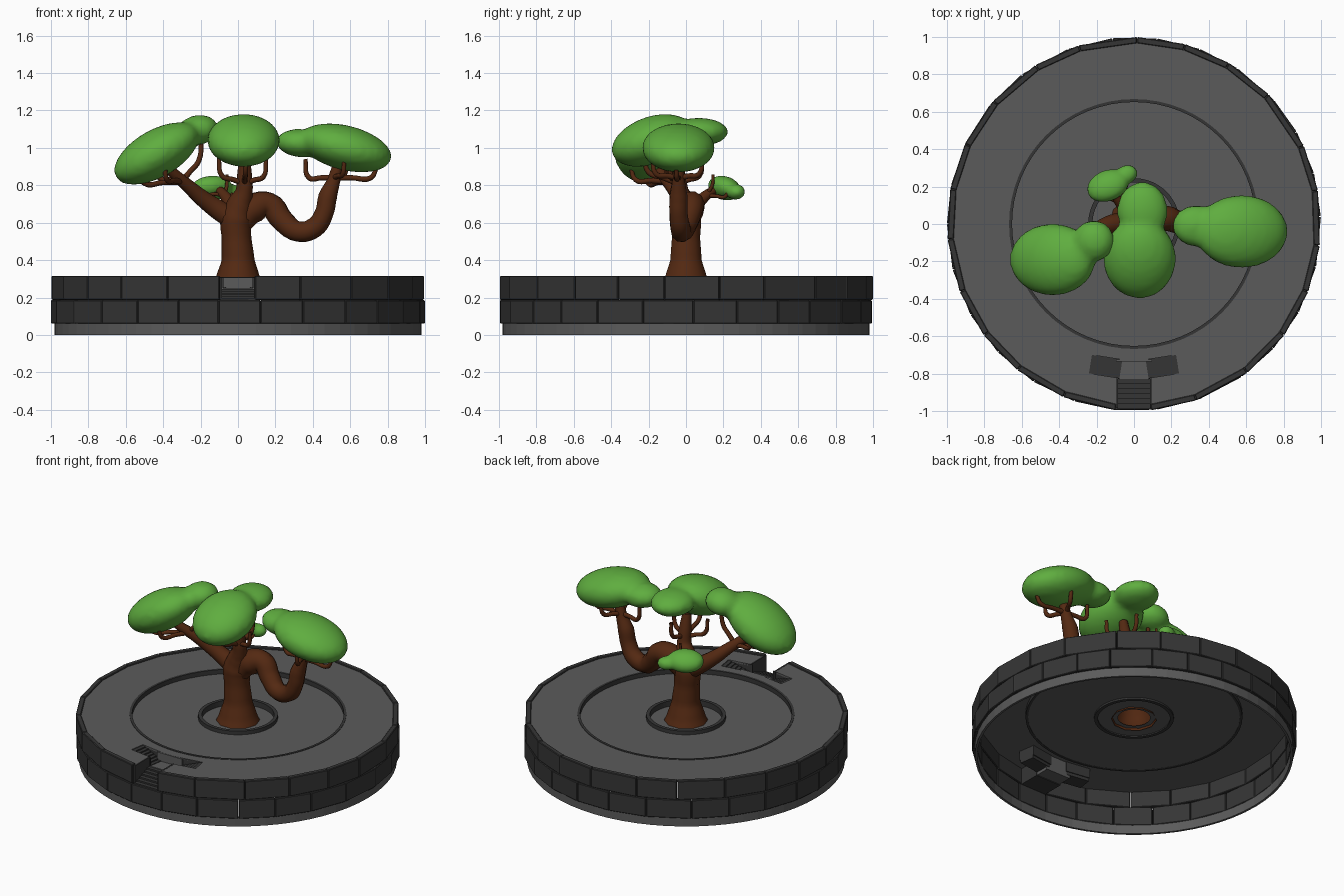
import bpy, bmesh, math, random
from mathutils import Matrix, Vector, Euler

if "Cube" in bpy.data.objects:
    bpy.data.objects.remove(bpy.data.objects["Cube"])

random.seed(4)
R = math.radians


def material(name, c):
    m = bpy.data.materials.new(name)
    m.diffuse_color = (*c, 1)
    m.use_nodes = True
    m.node_tree.nodes["Principled BSDF"].inputs["Base Color"].default_value = m.diffuse_color
    return m


LEAF = material("leaf_green", (0.115, 0.42, 0.05))
BARK = material("bark_brown", (0.088, 0.022, 0.006))
STONE = material("dark_stone", (0.036, 0.036, 0.036))
PAVE = material("grey_paving", (0.105, 0.105, 0.105))


def add_object(name, data, mat):
    data.materials.clear()
    data.materials.append(mat)
    ob = bpy.data.objects.new(name, data)
    bpy.context.collection.objects.link(ob)
    return ob


def from_bm(name, bm, mat, smooth=False):
    bmesh.ops.recalc_face_normals(bm, faces=bm.faces[:])
    for f in bm.faces:
        f.smooth = smooth
    me = bpy.data.meshes.new(name)
    bm.to_mesh(me)
    bm.free()
    return add_object(name, me, mat)


def bake(ob, mat):
    """Replace an object by its evaluated mesh."""
    name = ob.name
    dg = bpy.context.evaluated_depsgraph_get()
    dg.update()
    me = bpy.data.meshes.new_from_object(ob.evaluated_get(dg))
    bpy.data.objects.remove(ob)
    return add_object(name, me, mat)


def add_box(bm, lo, hi, turn=Matrix()):
    lo, hi = Vector(lo), Vector(hi)
    m = turn @ Matrix.Translation((lo + hi) / 2) @ Matrix.Diagonal((*(hi - lo), 1))
    bmesh.ops.create_cube(bm, size=1, matrix=m)


def lathe(name, profile, mat, closed=True, n=64):
    """Revolve (radius, z) points around z."""
    bm = bmesh.new()
    rings = [[bm.verts.new((r * math.cos(2 * math.pi * i / n), r * math.sin(2 * math.pi * i / n), z))
              for i in range(n)] for r, z in profile]
    pairs = list(zip(rings, rings[1:] + rings[:1]))
    for a, b in (pairs if closed else pairs[:-1]):
        for i in range(n):
            j = (i + 1) % n
            bm.faces.new((a[i], a[j], b[j], b[i]))
    return from_bm(name, bm, mat)


def ring(name, r0, r1, z0, z1, mat):
    return lathe(name, [(r0, z0), (r1, z0), (r1, z1), (r0, z1)], mat)


def block_row(name, z0, z1, count, start, sweep):
    """Row of slightly uneven wedge blocks around the wall."""
    bm = bmesh.new()
    step = sweep / count
    cuts = [start + step * (i + (random.uniform(-.12, .12) if 0 < i < count else 0)) for i in range(count + 1)]
    for a, b in zip(cuts, cuts[1:]):
        a, b = a + 0.0015, b - 0.0015
        v = [bm.verts.new((r * math.cos(t), r * math.sin(t), z))
             for z in (z0, z1) for r, t in ((.967, a), (1, a), (1, b), (.967, b))]
        for f in ((0, 1, 2, 3), (4, 5, 6, 7), (0, 1, 5, 4), (1, 2, 6, 5), (2, 3, 7, 6), (3, 0, 4, 7)):
            bm.faces.new([v[i] for i in f])
    ob = from_bm(name, bm, STONE)
    bev = ob.modifiers.new("bevel", "BEVEL")
    bev.width, bev.segments = 0.004, 1


# round stone wall: plinth and two rows of blocks, upper row open at the stair
ring("plinth", .965, .98, 0, .06, PAVE)
block_row("lower_blocks", .06, .186, 26, R(-96), R(360))
block_row("upper_blocks", .188, .315, 22, R(-84.8), R(349.2))

# stepped floors and kerbs
outer_floor = ring("outer_floor", .66, .968, .295, .307, PAVE)
ring("outer_kerb", .652, .668, .27, .31, STONE)
ring("middle_floor", .235, .655, .272, .28, PAVE)
ring("inner_kerb", .222, .245, .26, .305, STONE)
lathe("planting_floor", [(.225, .268), (.1, .268)], PAVE, closed=False)

# stairwell opening cut from the outer floor
turns = {s: Matrix.Translation((s * .07, -.775, 0)) @ Matrix.Rotation(s * R(9), 4, 'Z') for s in (1, -1)}


def side_span(s, a, b):
    return min(s * a, s * b), max(s * a, s * b)


cutters = []
for k in (0, 1, -1):
    bm = bmesh.new()
    if k == 0:
        add_box(bm, (-.092, -1.1, .2), (.092, -.73, .4))
    else:
        x0, x1 = side_span(k, -.02, .165)
        add_box(bm, (x0, -.05, .2), (x1, .05, .4), turns[k])
    c = from_bm("stair_cutter", bm, STONE)
    c.hide_render = True
    cutters.append(c)
    mod = outer_floor.modifiers.new("cut", "BOOLEAN")
    mod.object, mod.solver, mod.operation = c, 'EXACT', 'DIFFERENCE'
outer_floor = bake(outer_floor, PAVE)
for c in cutters:
    bpy.data.objects.remove(c)

# stairs: front flight up to a landing, then one flight to each side
bm = bmesh.new()
for i in range(6):
    y = -.99 + i * .027
    add_box(bm, (-.088, y, .185), (.088, -.82, .195 + i * .01))
for s in (1, -1):
    for i in range(7):
        x0, x1 = side_span(s, i * .0235, .165)
        add_box(bm, (x0, -.05, .21), (x1, .05, .254 + i * .008), turns[s])
from_bm("stair_steps", bm, STONE)
bm = bmesh.new()
add_box(bm, (-.09, -.83, .19), (.09, -.73, .25))
add_box(bm, (-.095, -.735, .19), (.095, -.725, .306))
from_bm("stair_landing", bm, PAVE)
bm = bmesh.new()
for s in (1, -1):
    x0, x1 = side_span(s, .086, .096)
    add_box(bm, (x0, -.985, .185), (x1, -.82, .308))
    x0, x1 = side_span(s, 0, .168)
    for y in (-.056, .05):
        add_box(bm, (x0, y, .23), (x1, y + .006, .306), turns[s])
from_bm("stair_side_walls", bm, STONE)


def tubes(name, paths, res=3):
    """Tapered branches from (x, y, z, radius) points."""
    cu = bpy.data.curves.new(name, 'CURVE')
    cu.dimensions, cu.bevel_depth, cu.bevel_resolution, cu.resolution_u = '3D', 1, res, 5
    for pts in paths:
        sp = cu.splines.new('BEZIER')
        sp.bezier_points.add(len(pts) - 1)
        for p, (x, y, z, r) in zip(sp.bezier_points, pts):
            p.co, p.radius = (x, y, z), r
            p.handle_left_type = p.handle_right_type = 'AUTO'
    return bake(add_object(name, cu, BARK), BARK)


# trunk and main limbs
tubes("trunk", [[(0, 0, .255, .14), (0, 0, .31, .117), (0, 0, .4, .088), (-.008, 0, .52, .079), (-.01, 0, .62, .085),
                 (.01, -.01, .7, .068), (.033, -.03, .77, .045), (.035, -.04, .85, .04), (.035, -.06, .96, .028)]])
tubes("right_limb", [[(0, 0, .58, .06), (.08, .02, .675, .08), (.165, .03, .695, .068), (.235, .01, .615, .062),
                      (.32, -.02, .553, .056), (.41, -.03, .575, .055), (.46, -.04, .65, .05),
                      (.48, -.04, .74, .05), (.51, -.04, .82, .036), (.54, -.04, .93, .026)]])
tubes("left_limb", [[(0, 0, .6, .06), (-.1, 0, .665, .056), (-.19, -.03, .73, .046),
                     (-.27, -.08, .8, .036), (-.34, -.13, .86, .03), (-.41, -.18, .93, .022)]])
tubes("back_limb", [[(0, 0, .63, .05), (-.04, .06, .7, .035), (-.08, .12, .755, .026), (-.12, .18, .79, .018)]])


def twig(a, b, rise, r=.014):
    """Elbow-shaped twig running out from a to b, then up."""
    a, b = Vector(a), Vector(b)
    out = (b - a) * .15
    return [(*a, r * 1.2), (*a.lerp(b, .5), r), (*b, r), (*(b + out + Vector((0, 0, rise))), r * .8)]


# elbow twigs carrying the canopies
tubes("centre_twigs", [twig((.035, -.04, .81), b, .09) for b in
                       ((-.085, -.08, .85), (.135, -.08, .845), (.04, -.2, .87), (.05, .07, .85))], 2)
tubes("right_twigs", [twig((.51, -.04, .84), b, h) for b, h in
                      (((.38, -.02, .84), .1), ((.71, -.05, .84), .05), ((.56, -.16, .86), .08), ((.57, .07, .86), .09))], 2)
tubes("left_twigs", [twig((-.3, -.1, .82), b, h) for b, h in
                     (((-.5, -.2, .81), .05), ((-.21, -.1, .93), .12), ((-.38, -.27, .83), .08), ((-.42, -.08, .84), .08))], 2)
tubes("back_twigs", [twig((-.07, .11, .745), b, .05, .01) for b in
                     ((-.16, .15, .76), (-.04, .21, .74), (-.06, .14, .8))], 2)


def canopy(name, lobes, voxel=.022):
    """Ellipsoid lobes (centre, radii, tilt) fused into one soft clump."""
    bm = bmesh.new()
    for c, radii, tilt in lobes:
        m = Matrix.Translation(c) @ Euler([R(t) for t in tilt]).to_matrix().to_4x4() @ Matrix.Diagonal((*radii, 1))
        bmesh.ops.create_icosphere(bm, subdivisions=3, radius=1.02, matrix=m)
    ob = from_bm(name, bm, LEAF, True)
    rm = ob.modifiers.new("fuse", "REMESH")
    rm.mode, rm.voxel_size, rm.use_smooth_shade = 'VOXEL', voxel, True
    sm = ob.modifiers.new("soften", "SMOOTH")
    sm.factor, sm.iterations = .5, 4
    bake(ob, LEAF)


canopy("left_canopy", [((-.435, -.19, .97), (.25, .19, .125), (0, -30, 0)),
                       ((-.215, -.09, 1.095), (.11, .11, .08), (0, -10, 0))])
canopy("centre_canopy", [((.03, -.185, 1.04), (.192, .22, .125), (20, 0, 0)),
                         ((.045, .07, 1.085), (.135, .155, .075), (0, 0, 0))])
canopy("right_canopy", [((.575, -.04, 1.0), (.25, .193, .118), (0, 14, 0)),
                        ((.335, -.01, 1.025), (.13, .11, .075), (0, 5, 0))])
canopy("back_canopy", [((-.14, .205, .785), (.115, .085, .062), (-22, 0, 22)),
                       ((-.04, .265, .765), (.06, .05, .042), (0, 0, 20))], .014)
